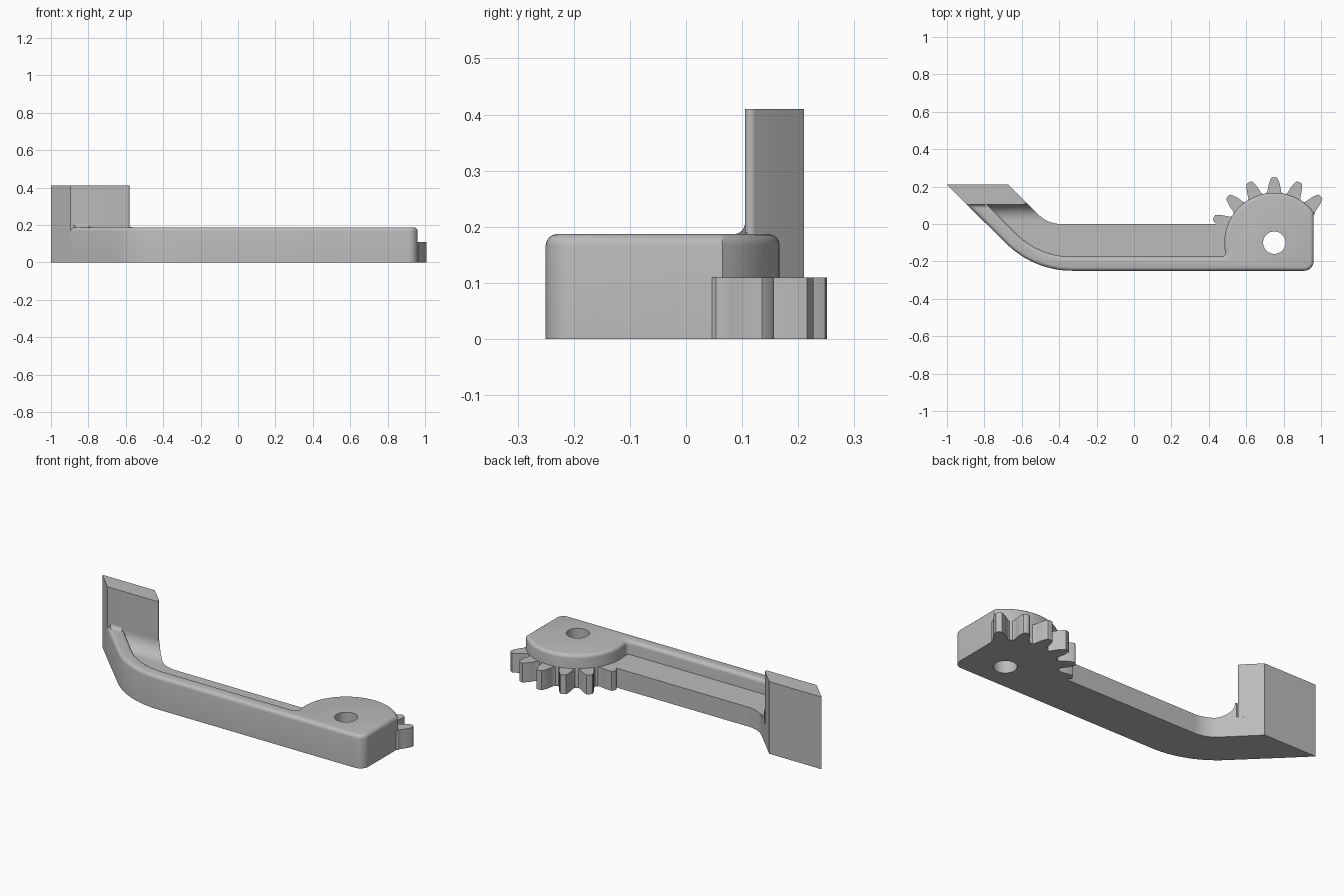
import bpy, bmesh
from math import sin, cos, radians

cube = bpy.data.objects.get("Cube")
if cube:
    bpy.data.objects.remove(cube)

grey = bpy.data.materials.new("plain grey")
grey.use_nodes = True
grey.diffuse_color = (0.5, 0.5, 0.5, 1)
grey.node_tree.nodes["Principled BSDF"].inputs["Base Color"].default_value = (0.5, 0.5, 0.5, 1)

LEDGE, TOP, TALL = 0.11, 0.187, 0.41      # heights
HUB = (0.75, -0.10)                       # pivot centre
BEND = (-0.33, 0.25)                      # centre of the arm's bend
FRONT = 0.105                             # front face of the upright


def arc(centre, r, start, end, n):
    """Points on an arc, angles in degrees."""
    angles = [radians(start + (end - start) * i / n) for i in range(n + 1)]
    return [(centre[0] + r * cos(a), centre[1] + r * sin(a)) for a in angles]


def add_prism(bm, base, offset):
    """Extrude a closed loop of 3D points along an offset."""
    face = bm.faces.new([bm.verts.new(p) for p in base])
    new = bmesh.ops.extrude_face_region(bm, geom=[face])["geom"]
    bmesh.ops.translate(bm, vec=offset, verts=[v for v in new if isinstance(v, bmesh.types.BMVert)])


def finish(name, bm):
    bmesh.ops.recalc_face_normals(bm, faces=bm.faces)
    mesh = bpy.data.meshes.new(name)
    bm.to_mesh(mesh)
    bm.free()
    mesh.materials.append(grey)
    obj = bpy.data.objects.new(name, mesh)
    bpy.context.collection.objects.link(obj)
    return obj


def smooth(obj):
    bpy.ops.object.select_all(action="DESELECT")
    obj.select_set(True)
    bpy.context.view_layer.objects.active = obj
    bpy.ops.object.shade_smooth_by_angle(angle=radians(32))


def plate(name, outline, z0, z1):
    bm = bmesh.new()
    add_prism(bm, [(x, y, z0) for x, y in outline], (0, 0, z1 - z0))
    return finish(name, bm)


def fillet(name, z, r, s0, s1):
    """Concave blend at the foot of the upright, slanted along the arm."""
    profile = [(FRONT + 0.005, z - 0.005), (FRONT + 0.005, z + r)]
    profile += arc((FRONT - r, z + r), r, 0, -90, 10) + [(FRONT - r, z - 0.005)]
    bm = bmesh.new()
    add_prism(bm, [(s0 - y, y, h) for y, h in profile], (s1 - s0, 0, 0))
    smooth(finish(name, bm))


# Raised rim and hub in one outline, with rounded top edges
outline = [(-0.895, FRONT)] + arc(BEND, 0.5, 225, 270, 16)
outline += arc((0.91, -0.20), 0.05, 270, 360, 8)
outline += arc(HUB, 0.267, 38.1, 191, 40)
outline += arc((0.468, -0.155), 0.02, 11, -90, 6)[1:]
outline += arc(BEND, 0.425, 270, 225, 16) + [(-0.786, FRONT)]
rim = plate("rim_and_hub", outline, 0, TOP)
bm = bmesh.new()
bm.from_mesh(rim.data)
top_edges = []
for e in bm.edges:
    mid = (e.verts[0].co + e.verts[1].co) / 2
    at_upright = mid.x < -0.7 and mid.y > FRONT - 0.001
    if mid.z > TOP - 0.001 and not at_upright:
        top_edges.append(e)
bmesh.ops.bevel(bm, geom=top_edges, offset=0.02, segments=4, profile=0.5, affect="EDGES")
bm.to_mesh(rim.data)
bm.free()

# Pivot hole through the hub
cutter = plate("hole_cutter", arc(HUB, 0.06, 0, 352.5, 47), -0.1, 0.3)
hole = rim.modifiers.new("pivot_hole", "BOOLEAN")
hole.operation, hole.solver, hole.object = "DIFFERENCE", "EXACT", cutter
bpy.context.view_layer.objects.active = rim
bpy.ops.object.modifier_apply(modifier=hole.name)
bpy.data.objects.remove(cutter)
smooth(rim)

# Lower ledge on the inside of the arm, carrying the upright
outline = [(-1, 0.21), (-0.895, FRONT), (-0.83, FRONT)] + arc(BEND, 0.46, 225, 270, 16)
outline += [(0.55, -0.21), (0.55, 0)] + arc((-0.39, 0.17), 0.17, 270, 225, 12) + [(-0.67, 0.21)]
smooth(plate("arm_ledge", outline, 0, LEDGE))

# Upright end block with one softened corner
r = 0.0106
outline = [(-1, 0.21), (-0.895, FRONT)]
outline += arc((-0.565 - 2.414 * r, FRONT + r), r, -90, 45, 8) + [(-0.67, 0.21)]
smooth(plate("upright", outline, LEDGE, TALL))
fillet("ledge_fillet", LEDGE, 0.08, -0.70, -0.461)
fillet("rim_fillet", TOP, 0.02, -0.772, -0.70)

# Gear teeth: (radius, half width) from root to tip
flank = [(0.24, 0.045), (0.262, 0.045), (0.272, 0.037), (0.29, 0.034),
         (0.311, 0.030), (0.335, 0.022), (0.348, 0.015)]
tooth = flank + [(0.351, 0)] + [(d, -w) for d, w in reversed(flank)]
bm = bmesh.new()
for i in range(6):
    a = radians(45 + 22.5 * i)
    add_prism(bm, [(HUB[0] + d * cos(a) - w * sin(a), HUB[1] + d * sin(a) + w * cos(a), 0)
                   for d, w in tooth], (0, 0, LEDGE))
smooth(finish("gear_teeth", bm))
